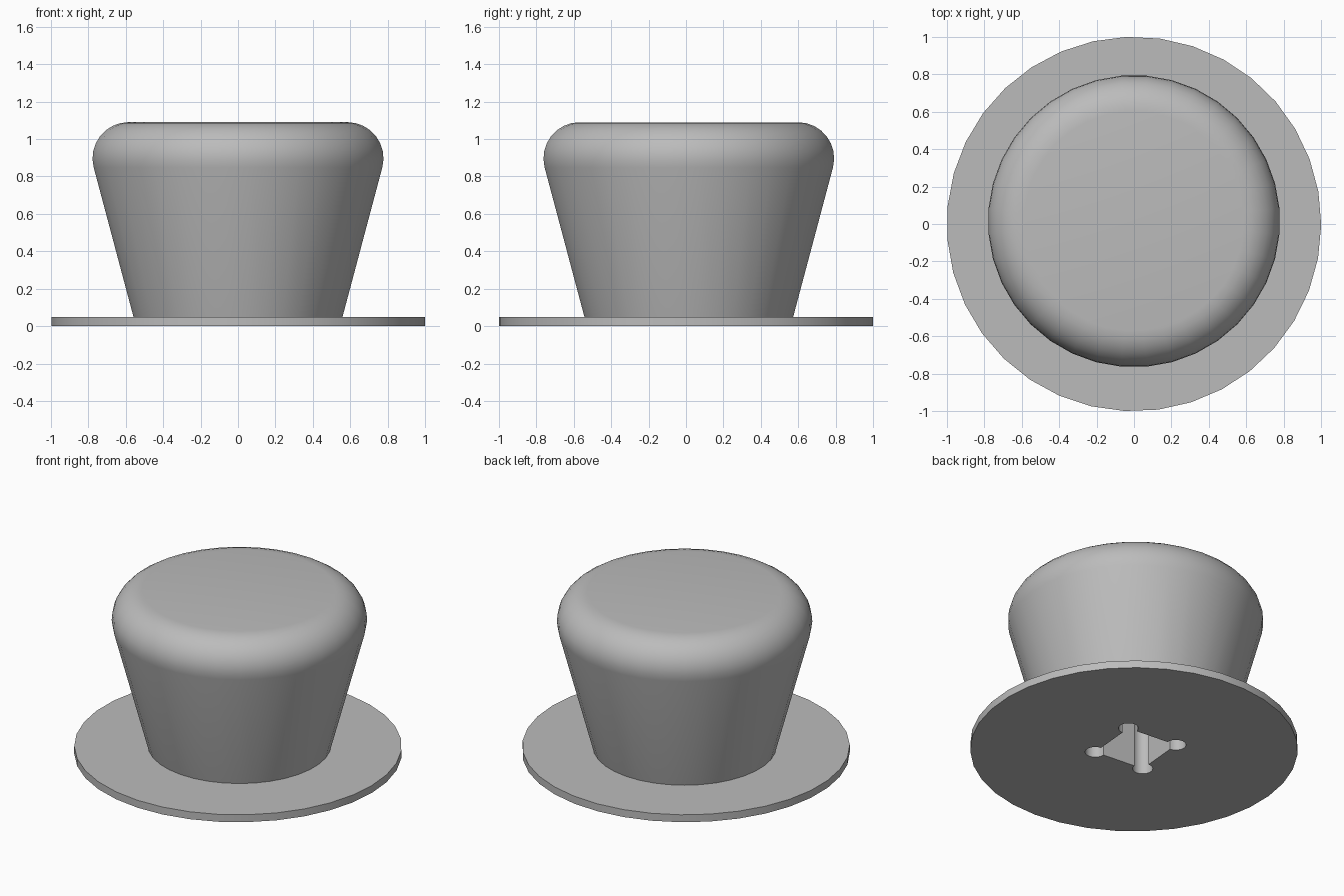
import bpy, bmesh, math
from mathutils import Matrix

if "Cube" in bpy.data.objects:
    bpy.data.objects.remove(bpy.data.objects["Cube"])

CENTRE_Y = 0.015          # body sits slightly off the plate centre
TURN = math.radians(-5)   # body and socket are slightly twisted

grey = bpy.data.materials.new("grey")
grey.diffuse_color = (0.5, 0.5, 0.5, 1)
grey.use_nodes = True
grey.node_tree.nodes["Principled BSDF"].inputs["Base Color"].default_value = grey.diffuse_color


def add_object(name, bm):
    bmesh.ops.recalc_face_normals(bm, faces=bm.faces)
    mesh = bpy.data.meshes.new(name)
    bm.to_mesh(mesh)
    bm.free()
    mesh.materials.append(grey)
    obj = bpy.data.objects.new(name, mesh)
    bpy.context.collection.objects.link(obj)
    return obj


def lathe(name, profile, sides, turn, y=0):
    """Closed solid of revolution from (radius, z) points."""
    bm = bmesh.new()
    rings = [[bm.verts.new((r * math.cos(turn + i * math.tau / sides),
                            y + r * math.sin(turn + i * math.tau / sides), z))
              for i in range(sides)] for r, z in profile]
    for a, b in zip(rings, rings[1:]):
        for i in range(sides):
            j = (i + 1) % sides
            bm.faces.new((a[i], a[j], b[j], b[i]))
    bm.faces.new(rings[0][::-1])
    bm.faces.new(rings[-1])
    return add_object(name, bm)


# Tapered grip with a rounded upper rim
profile = [(0.555, 0.03)]
for k in range(9):
    a = math.radians(-14.5 + k * 104.5 / 8)
    profile.append((0.587 + 0.193 * math.cos(a), 0.897 + 0.193 * math.sin(a)))
knob = lathe("knob", profile, 36, TURN, CENTRE_Y)

# Thin round base plate
plate = lathe("base_plate_helper", [(1, 0), (1, 0.05)], 35, math.radians(82))

# Square socket with round relief at each corner
bm = bmesh.new()
s, r = 0.177, 0.062
outline = []
for q in range(4):
    spin = Matrix.Rotation(TURN + q * math.pi / 2, 4, 'Z')
    for k in range(17):
        a = math.radians(-90 + k * 270 / 16)
        p = spin @ Matrix.Translation((s + r * math.cos(a), s + r * math.sin(a), -0.1))
        outline.append(bm.verts.new(p.translation))
face = bm.faces.new(outline)
top = bmesh.ops.extrude_face_region(bm, geom=[face])
bmesh.ops.translate(bm, vec=(0, 0, 0.85),
                    verts=[v for v in top["geom"] if isinstance(v, bmesh.types.BMVert)])
bmesh.ops.translate(bm, vec=(0, CENTRE_Y, 0), verts=bm.verts)
socket = add_object("socket_cutter", bm)

# Join the plate to the grip, then cut the socket
bpy.context.view_layer.objects.active = knob
knob.select_set(True)
for helper, mode in ((plate, 'UNION'), (socket, 'DIFFERENCE')):
    mod = knob.modifiers.new(mode.lower(), 'BOOLEAN')
    mod.operation, mod.object, mod.solver = mode, helper, 'EXACT'
    bpy.ops.object.modifier_apply(modifier=mod.name)
for helper in (plate, socket):
    bpy.data.objects.remove(helper)
bpy.ops.object.shade_smooth_by_angle(angle=math.radians(30))
